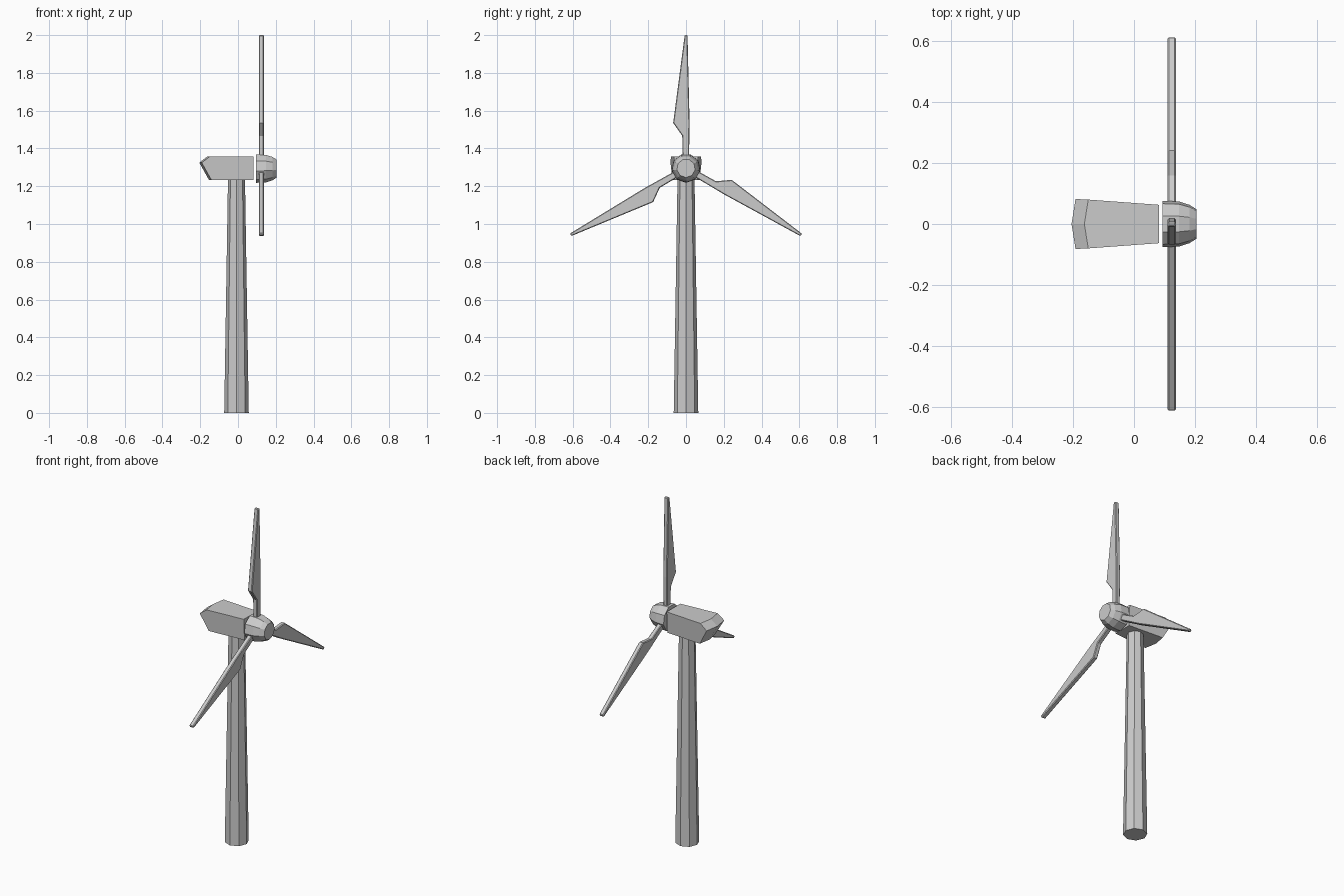
import bpy, bmesh
from math import sin, cos, pi, radians
from mathutils import Matrix

if "Cube" in bpy.data.objects:
    bpy.data.objects.remove(bpy.data.objects["Cube"])

HUB_Z = 1.295


def make(name, bm):
    bmesh.ops.recalc_face_normals(bm, faces=bm.faces)
    me = bpy.data.meshes.new(name)
    bm.to_mesh(me)
    bm.free()
    ob = bpy.data.objects.new(name, me)
    bpy.context.collection.objects.link(ob)
    return ob


def loft(name, rings):
    """Join equal-length rings of points and cap both ends."""
    bm = bmesh.new()
    loops = [[bm.verts.new(p) for p in r] for r in rings]
    n = len(loops[0])
    for a, b in zip(loops, loops[1:]):
        for i in range(n):
            j = (i + 1) % n
            bm.faces.new((a[i], a[j], b[j], b[i]))
    bm.faces.new(loops[0])
    bm.faces.new(loops[-1])
    return make(name, bm)


# Tower: tapered octagon
loft("tower", [[(-0.008 + r * cos(k * pi / 4), r * sin(k * pi / 4), z) for k in range(8)]
               for r, z in ((0.065, 0), (0.045, 1.24))])

# Nacelle: side profile lofted across the width, with a bowed, beaked rear
rings = []
for s in (-1, 0, 1):
    d = 0.013 * abs(s)
    profile = [(0.082, 1.232, 0.057), (0.082, 1.357, 0.063),
               (-0.163 + d, 1.357, 0.08), (-0.205 + d, 1.325, 0.082),
               (-0.153 + d, 1.232, 0.072)]
    rings.append([(x, s * w, z) for x, z, w in profile])
loft("nacelle", rings)

# Hub: nine-sided blunt nose
loft("hub", [[(x, r * cos(-pi / 2 + k * 2 * pi / 9), HUB_Z + r * sin(-pi / 2 + k * 2 * pi / 9))
              for k in range(9)]
             for x, r in ((0.094, 0.077), (0.148, 0.075), (0.182, 0.064), (0.205, 0.049))])

# Blades: one outline, given thickness and turned around the hub
outline = [(0.016, 0.05), (0.019, 0.24), (0.008, 0.705), (-0.007, 0.705),
           (-0.068, 0.24), (-0.020, 0.172), (-0.018, 0.05)]
for k in range(3):
    ob = loft(f"blade_{k + 1}", [[(x, y, z) for y, z in outline] for x in (-0.0135, 0.0135)])
    ob.data.transform(Matrix.Translation((0.124, 0, HUB_Z)) @ Matrix.Rotation(radians(120 * k), 4, 'X'))
    bev = ob.modifiers.new("chamfer", 'BEVEL')
    bev.width = 0.004
    bev.segments = 1
    bev.limit_method = 'ANGLE'
    bev.angle_limit = radians(60)
